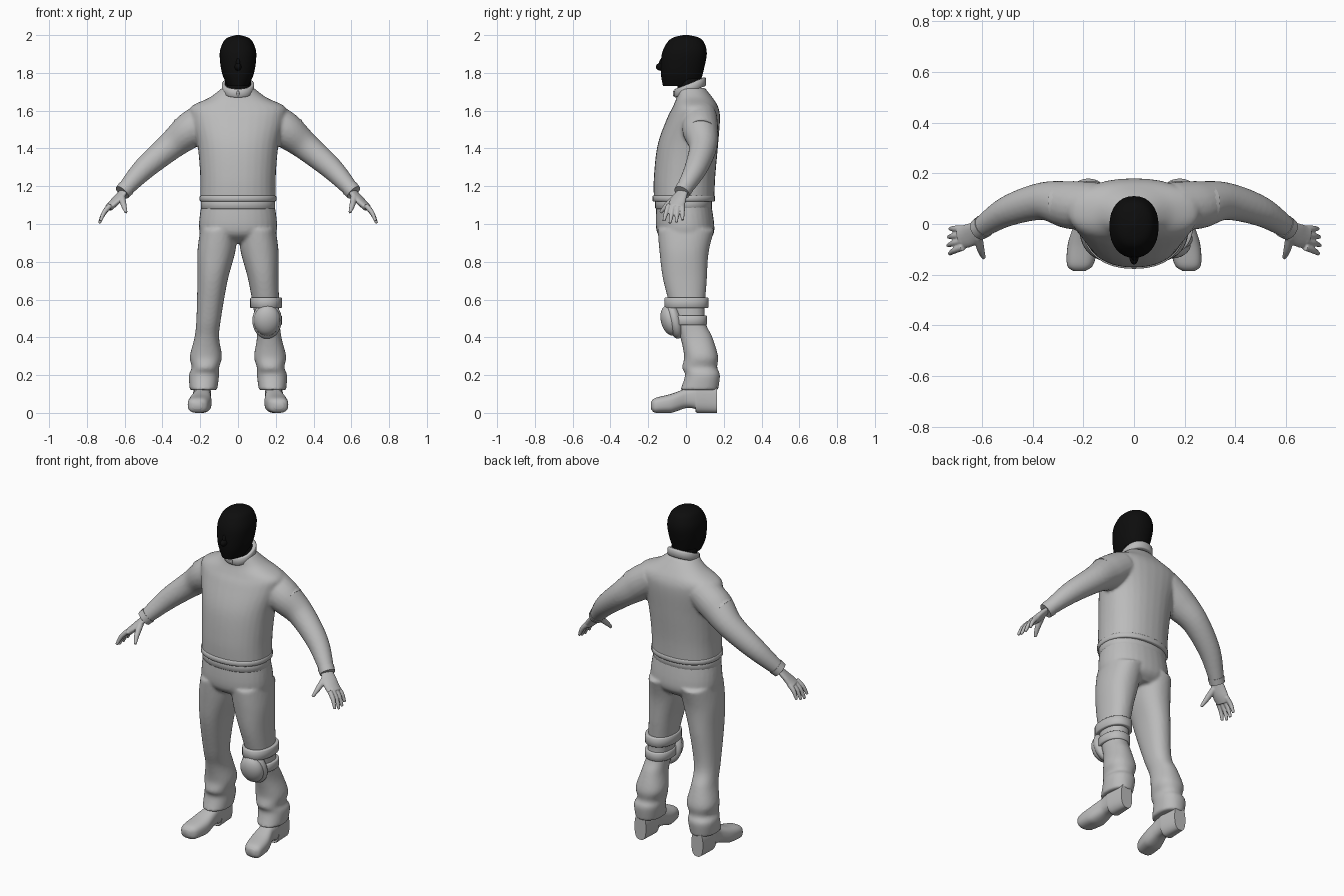
import bpy, bmesh
from math import sin, cos, pi, radians
from mathutils import Vector, Matrix, Euler

cube = bpy.data.objects.get("Cube")
if cube:
    bpy.data.objects.remove(cube, do_unlink=True)


def material(name, level):
    mat = bpy.data.materials.new(name)
    mat.use_nodes = True
    colour = (level, level, level, 1)
    mat.diffuse_color = colour
    shader = mat.node_tree.nodes["Principled BSDF"]
    shader.inputs["Base Color"].default_value = colour
    shader.inputs["Roughness"].default_value = 0.8
    return mat


GREY = material("cloth grey", 0.5)
BLACK = material("mask black", 0.004)
WHITE = material("eye white", 0.8)
SIDES = ((1, "left"), (-1, "right"))


def curve(rows, steps=6):
    """Smooth curve that passes through every row of numbers."""
    out, last = [], len(rows) - 1
    for i in range(last):
        a, b, c, d = [Vector(rows[max(0, min(last, i + k))]) for k in (-1, 0, 1, 2)]
        for step in range(steps):
            t = step / steps
            bend = (a * 2 - b * 5 + c * 4 - d) * t * t + (b * 3 - a - c * 3 + d) * t ** 3
            out.append(b + ((c - a) * t + bend) / 2)
    return out + [Vector(rows[last])]


def circle(power=1, count=32):
    """Unit circle points; a power under one makes them squarer."""
    def shape(v):
        return abs(v) ** power * (1 if v >= 0 else -1)
    angles = [2 * pi * i / count for i in range(count)]
    return [(shape(cos(a)), shape(sin(a))) for a in angles]


def slab(z, left, right, front, back, tilt=0):
    """Horizontal body section between four limits."""
    middle, half, waist = (left + right) / 2, (right - left) / 2, (front + back) / 2
    depth = (back - front) / 2
    return [Vector((middle + half * c, waist + depth * s, z + tilt * s)) for c, s in circle(0.9)]


def loft(bm, rings, side=1):
    rows = [[bm.verts.new((p.x * side, p.y, p.z)) for p in ring] for ring in rings]
    for low, high in zip(rows, rows[1:]):
        for i in range(len(low)):
            bm.faces.new((low[i - 1], low[i], high[i], high[i - 1]))
    bm.faces.new(rows[0])
    bm.faces.new(rows[-1])


def body(bm, rows):
    """Symmetric loft from rows of height, half width, front and back."""
    loft(bm, [slab(z, -half, half, front, back) for z, half, front, back in curve(rows)])


def tube(bm, rows, side=1, flat=1):
    """Round tube along rows of x, y, z and radius."""
    path = curve(rows)
    rings = []
    for i, row in enumerate(path):
        ahead, behind = path[min(i + 1, len(path) - 1)], path[max(i - 1, 0)]
        along = (ahead.xyz - behind.xyz).normalized()
        across = along.cross(Vector((0, 0, 1))).normalized()
        up = along.cross(across) * flat
        rings.append([row.xyz + (across * c + up * s) * row.w for c, s in circle(count=20)])
    loft(bm, rings, side)


def ball(bm, place, size, turn=(0, 0, 0)):
    spin = Euler([radians(t) for t in turn])
    bmesh.ops.create_uvsphere(bm, u_segments=28, v_segments=16, radius=1,
                              matrix=Matrix.LocRotScale(Vector(place), spin, Vector(size)))


def finish(name, bm, mat=GREY, voxel=0):
    bmesh.ops.recalc_face_normals(bm, faces=bm.faces)
    mesh = bpy.data.meshes.new(name)
    bm.to_mesh(mesh)
    bm.free()
    mesh.materials.append(mat)
    mesh.shade_smooth()
    mesh.set_sharp_from_angle(angle=radians(50))
    part = bpy.data.objects.new(name, mesh)
    bpy.context.collection.objects.link(part)
    if voxel:  # fuse overlapping lofts into one soft skin
        fuse = part.modifiers.new("Fuse", "REMESH")
        fuse.mode, fuse.voxel_size, fuse.use_smooth_shade = "VOXEL", voxel, True
        soften = part.modifiers.new("Soften", "SMOOTH")
        soften.factor, soften.iterations = 0.5, 4


def band(name, low, high, limits, tilt=0, mat=GREY):
    """Closed strap around the body with softened rims."""
    left, right, front, back = limits
    rim = 0.004
    bm = bmesh.new()
    loft(bm, [slab(z, left + d, right - d, front + d, back - d, tilt) for z, d in
              ((low, rim * 4), (low, rim), (low + rim, 0), (high - rim, 0), (high, rim), (high, rim * 4))])
    finish(name, bm, mat)


# Jacket body fused with both sleeves
TORSO = [(1.12, .2, -.17, .15), (1.25, .2, -.17, .155), (1.42, .215, -.15, .17), (1.56, .25, -.1, .18),
         (1.62, .25, -.07, .17), (1.67, .15, -.05, .14), (1.72, .085, -.045, .1)]
SLEEVE = [(.15, .075, 1.57, .09), (.25, .075, 1.5, .095), (.36, .09, 1.41, .075),
          (.5, .05, 1.29, .06), (.61, -.02, 1.17, .04)]
jacket = bmesh.new()
body(jacket, TORSO)
for side, label in SIDES:
    tube(jacket, SLEEVE, side)
finish("jacket", jacket, voxel=.009)

# Jacket hem, waistband, collar and zip pull
band("jacket_hem", 1.12, 1.15, (-.203, .203, -.177, .154))
band("waistband", 1.08, 1.13, (-.197, .197, -.163, .137))
band("collar", 1.7, 1.745, (-.086, .086, -.062, .106), tilt=.03)
pull = bmesh.new()
ball(pull, (0, -.064, 1.69), (.007, .006, .016))
finish("zip_pull", pull)

# Trousers: pelvis fused with both legs
LEG = [(.97, 0, .2, -.15, .15), (.85, .015, .215, -.14, .12), (.7, .055, .215, -.12, .11),
       (.5, .09, .22, -.065, .1), (.4, .1, .23, -.03, .14), (.3, .085, .255, -.01, .17),
       (.24, .1, .245, -.02, .165), (.2, .1, .26, -.005, .18), (.12, .11, .255, -.03, .17)]
trousers = bmesh.new()
body(trousers, [(1.13, .19, -.155, .13), (.96, .205, -.155, .15), (.9, .13, -.08, .1)])
for side, label in SIDES:
    loft(trousers, [slab(*row) for row in curve(LEG)], side)
finish("trousers", trousers, voxel=.009)

# Boots run from toe to heel: depth, half width, sole and top
BOOT = [(-.185, .025, .02, .06), (-.16, .052, 0, .08), (-.08, .06, 0, .1), (0, .047, .025, .13),
        (.05, .046, .02, .15), (.06, .048, 0, .16), (.165, .038, 0, .15)]
for side, label in SIDES:
    boot = bmesh.new()
    rings = []
    for y, half, sole, top in curve(BOOT):
        sole = max(sole, 0)
        middle, height = .19 + max(-y, 0) * .14, (top - sole) / 2
        rings.append([Vector((middle + half * c, y, sole + height + height * s)) for c, s in circle(.75)])
    loft(boot, rings, side)
    finish(label + "_boot", boot)

    # Hand: flat palm, four spread fingers and a thumb
    hand = bmesh.new()
    tube(hand, [(.59, -.01, 1.19, .03), (.645, -.042, 1.125, .045), (.685, -.055, 1.085, .044)],
         side, flat=.45)
    for i in range(4):
        spread = i - 1.5
        drop = abs(i - 1.3) * .012
        knuckle = Vector((.675, -.055 + spread * .024, 1.1))
        tip = Vector((.736 - drop / 2, -.068 + spread * .033, 1 + drop))
        bend = knuckle.lerp(tip, .5) + Vector((.006, 0, .005))
        tube(hand, [(*knuckle, .014), (*bend, .0125), (*tip, .008)], side)
    tube(hand, [(.615, -.05, 1.145, .018), (.605, -.1, 1.1, .015), (.592, -.135, 1.06, .008)], side)
    finish(label + "_hand", hand, voxel=.004)

    # Raised flap over the shoulder, and the sleeve cuff
    flap = bmesh.new()
    tube(flap, [(.2, .08, 1.555, .07), (.29, .08, 1.485, .081)], side)
    finish(label + "_shoulder_flap", flap)
    cuff = bmesh.new()
    tube(cuff, [(.592, -.008, 1.19, .046), (.613, -.022, 1.167, .043)], side)
    finish(label + "_cuff", cuff)

    # Eye slit in the mask
    eye = bmesh.new()
    ball(eye, (side * .036, -.119, 1.87), (.018, .0045, .0035), (0, 0, side * 27))
    finish(label + "_eye", eye, WHITE)

# Knee pad on the left leg: two straps, a rim and a domed cap
band("upper_knee_strap", .555, .61, (.064, .234, -.115, .12))
band("lower_knee_strap", .465, .515, (.08, .234, -.075, .112))
for name, y, size in (("knee_pad_rim", -.062, (.078, .042, .1)), ("knee_pad_cap", -.083, (.07, .05, .083))):
    pad = bmesh.new()
    ball(pad, (.154, y, .49), size, (14, 0, 4))
    finish(name, pad)

# Masked head with a nose, on a short neck
SKULL = [(1.73, .055, -.122, .07), (1.8, .085, -.133, .09), (1.9, .097, -.128, .11),
         (1.96, .08, -.1, .096), (1.987, .054, -.068, .068), (2, .01, -.015, .015)]
head = bmesh.new()
body(head, SKULL)
ball(head, (0, -.13, 1.832), (.018, .03, .021))
ball(head, (0, -.122, 1.85), (.012, .022, .036), (-18, 0, 0))
finish("masked_head", head, BLACK)
band("masked_neck", 1.68, 1.77, (-.07, .07, -.045, .078), mat=BLACK)
